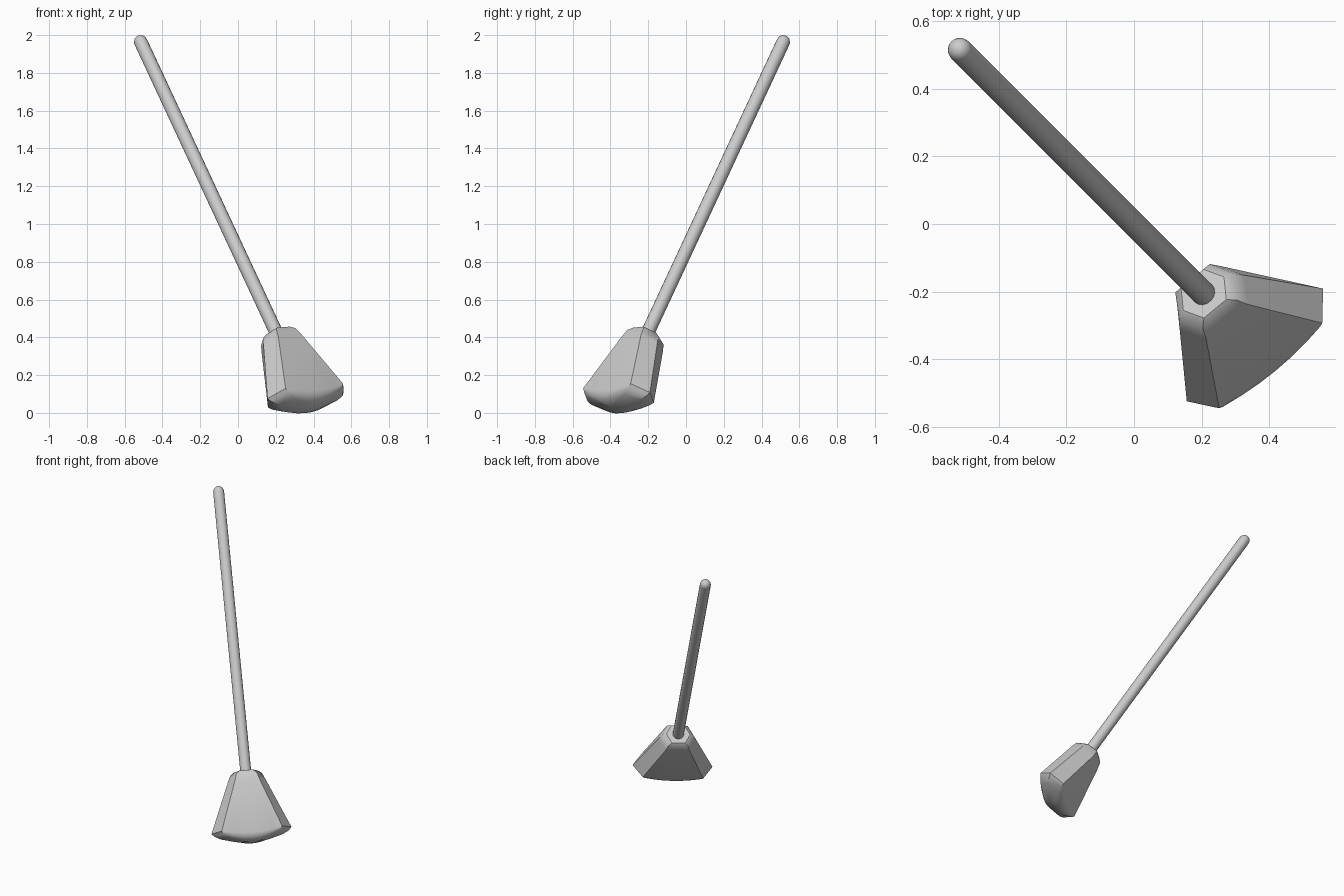
import bpy, bmesh
from math import radians
from mathutils import Vector, Matrix

if "Cube" in bpy.data.objects:
    bpy.data.objects.remove(bpy.data.objects["Cube"])

# Tool frame: local z runs down the handle, x is the width, y the thickness
origin = Vector((0.2, -0.2, 0.43))
axis = Vector((0.466, -0.466, -1)).normalized()
width = Vector((1, 1, 0)).normalized()
thick = Vector((0.5905, -0.5905, 0.55)).normalized()
frame = Matrix((width, thick, axis)).transposed().to_4x4()
frame = Matrix.Translation(origin) @ frame


def loft(name, rings, start, end, twist=0, angle=35):
    """Skin matching rings; close each end with a fan to a centre point."""
    bm = bmesh.new()
    loops = [[bm.verts.new(p) for p in r] for r in rings]
    n = len(loops[0])
    for a, b in zip(loops, loops[1:]):
        for i in range(n):
            j = (i + 1) % n
            bm.faces.new((a[i], a[j], b[j], b[i]))
    for loop, tip in ((loops[0], start), (loops[-1], end)):
        c = bm.verts.new(tip)
        for i in range(n):
            bm.faces.new((loop[i], loop[(i + 1) % n], c))
    bmesh.ops.recalc_face_normals(bm, faces=bm.faces)
    bm.transform(frame @ Matrix.Rotation(radians(twist), 4, 'Z'))
    me = bpy.data.meshes.new(name)
    bm.to_mesh(me)
    bm.free()
    ob = bpy.data.objects.new(name, me)
    bpy.context.collection.objects.link(ob)
    bpy.context.view_layer.objects.active = ob
    ob.select_set(True)
    bpy.ops.object.shade_smooth_by_angle(angle=radians(angle))
    ob.select_set(False)
    return ob


def hexagon(side, corner, t, d, bulge=0.0, steps=6):
    """Flattened hexagon whose long edges are subdivided and may bow downwards."""
    long_edge = [corner * (1 - 2 * i / steps) for i in range(steps + 1)]
    pts = [(side, 0)] + [(x, t) for x in long_edge]
    pts += [(-side, 0)] + [(-x, -t) for x in long_edge]
    return [(x, y, d + bulge * max(0, 1 - (x / corner) ** 2)) for x, y in pts]


def circle(r, d, n=16):
    return [(Matrix.Rotation(radians(360 * i / n), 3, 'Z') @ Vector((r, 0, 0)))
            + Vector((0, 0, d)) for i in range(n)]


# Handle: long round rod with a domed tip
R = 0.036
top = -(1.964 - origin.z) / abs(axis.z)
dome = [circle(R * s, top - R * c) for s, c in ((0.38, 0.92), (0.71, 0.71), (0.92, 0.38))]
loft("handle", dome + [circle(R, top), circle(R, 0.06)], (0, 0, top - R), (0, 0, 0.06))

# Brush head: narrow collar, shoulder, flared body and rounded bristle end
head = [
    hexagon(0.078, 0.043, 0.067, 0.015),
    hexagon(0.105, 0.066, 0.080, 0.035),
    hexagon(0.125, 0.080, 0.086, 0.080),
    hexagon(0.262, 0.198, 0.092, 0.405, 0.025),
    hexagon(0.245, 0.185, 0.084, 0.425, 0.030),
    hexagon(0.200, 0.150, 0.064, 0.448, 0.027),
    hexagon(0.110, 0.085, 0.035, 0.472, 0.013),
]
loft("brush_head", head, (0, 0, 0.015), (0, 0, 0.489), twist=6.5)
